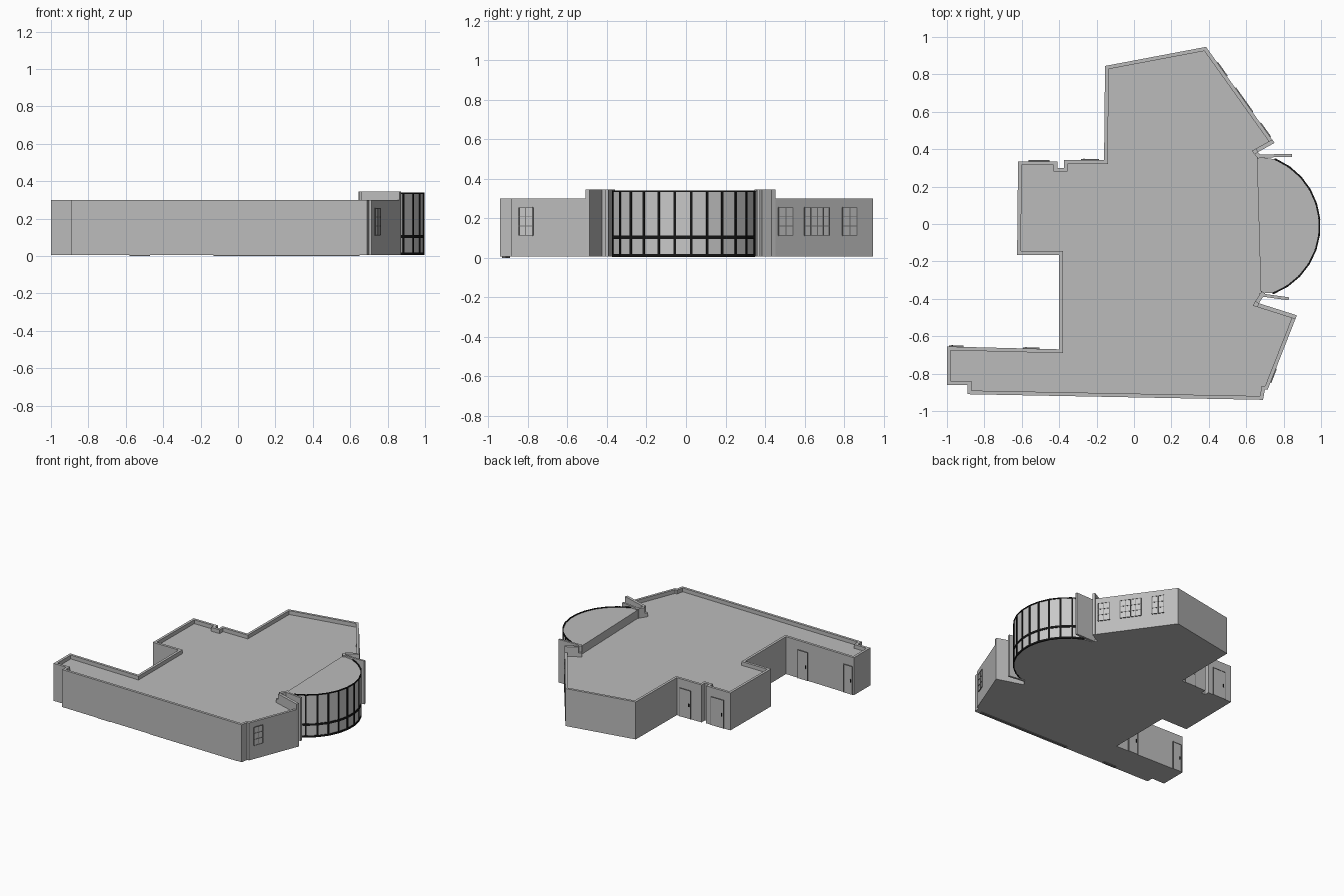
import bpy, bmesh, math
from mathutils import Vector

if "Cube" in bpy.data.objects:
    bpy.data.objects.remove(bpy.data.objects["Cube"])


def material(name, v):
    m = bpy.data.materials.new(name)
    m.use_nodes = True
    m.diffuse_color = (v, v, v, 1)
    m.node_tree.nodes["Principled BSDF"].inputs["Base Color"].default_value = (v, v, v, 1)
    return m


WALL = material("wall grey", 0.5)
PANE = material("pane grey", 0.58)
BLACK = material("frame black", 0.008)
TRIM = material("trim dark grey", 0.2)


def finish(name, bm, *mats):
    bmesh.ops.recalc_face_normals(bm, faces=bm.faces)
    mesh = bpy.data.meshes.new(name)
    bm.to_mesh(mesh)
    bm.free()
    for m in mats:
        mesh.materials.append(m)
    ob = bpy.data.objects.new(name, mesh)
    bpy.context.collection.objects.link(ob)
    return ob


def add_prism(bm, pts, z0, z1):
    low = [bm.verts.new((p[0], p[1], z0)) for p in pts]
    high = [bm.verts.new((p[0], p[1], z1)) for p in pts]
    bm.faces.new(low[::-1])
    bm.faces.new(high)
    for i in range(len(pts)):
        j = (i + 1) % len(pts)
        bm.faces.new((low[i], low[j], high[j], high[i]))


def bars(name, parts, mat):
    """Upright slabs, each given as start, end, thickness, bottom, top."""
    bm = bmesh.new()
    for a, b, t, z0, z1 in parts:
        a, b = Vector(a), Vector(b)
        d = (b - a).normalized()
        n = Vector((d.y, -d.x)) * t / 2
        add_prism(bm, (a + n, b + n, b - n, a - n), z0, z1)
    return finish(name, bm, mat)


def inset(pts, dist):
    """Mitred inward offset of a counter-clockwise outline."""
    out = []
    for i, p in enumerate(pts):
        p = Vector(p)
        d1 = (p - Vector(pts[i - 1])).normalized()
        d2 = (Vector(pts[(i + 1) % len(pts)]) - p).normalized()
        n1, n2 = Vector((-d1.y, d1.x)), Vector((-d2.y, d2.x))
        out.append(p + (n1 + n2) * dist / (1 + n1.dot(n2)))
    return out


BASE, ROOF, TOP, TALL = 0.006, 0.27, 0.30, 0.345

# Return walls and the straight back of the bay
SE, SE_IN, BAY_S = (0.87, -0.49), (0.665, -0.425), (0.70, -0.37)
BAY_N, NE_IN, NE = (0.68, 0.36), (0.66, 0.385), (0.75, 0.435)
SE_FOOT, N_TIP = (0.715, -0.885), (0.385, 0.947)

outline = [(-1, -0.655), (-1, -0.86), (-0.89, -0.86), (-0.89, -0.91),
           (0.69, -0.94), (0.70, -0.885), SE_FOOT, SE, SE_IN, BAY_S, BAY_N, NE_IN, NE, N_TIP,
           (-0.155, 0.845), (-0.16, 0.342), (-0.375, 0.342), (-0.375, 0.30),
           (-0.41, 0.30), (-0.41, 0.335), (-0.62, 0.335), (-0.625, -0.165),
           (-0.40, -0.165), (-0.40, -0.67)]

# Main block with a sunken roof behind a parapet
bm = bmesh.new()
inner = inset(outline, 0.02)
rings = [[bm.verts.new((p[0], p[1], z)) for p in pts]
         for pts, z in ((outline, BASE), (outline, TOP), (inner, TOP), (inner, ROOF))]
for r, s in zip(rings, rings[1:]):
    for i in range(len(r)):
        j = (i + 1) % len(r)
        bm.faces.new((r[i], r[j], s[j], s[i]))
bm.faces.new(rings[0][::-1])
bm.faces.new(rings[-1])
finish("main_block", bm, WALL)

# Raised walls either side of the bay
for name, run in (("south_return_wall", [SE, SE_IN, BAY_S]),
                  ("north_return_wall", [BAY_N, NE_IN, NE])):
    parts = []
    for a, b in zip(run, run[1:]):
        a, b = Vector(a), Vector(b)
        d = (b - a).normalized()
        n = Vector((-d.y, d.x)) * 0.009
        parts.append((a + n, b + n, 0.022, BASE, TALL))
    bars(name, parts, WALL)
bars("south_wing_wall", [((0.67, -0.378), (0.828, -0.40), 0.016, BASE, TALL)], WALL)
bars("north_wing_wall", [((0.66, 0.363), (0.845, 0.367), 0.016, BASE, TALL)], WALL)

# Curved glazed bay
N, START, STEP, R = 11, -1.2, 0.2155, 0.386
centre = Vector((0.607, -0.01))


def arc(radius, i):
    ang = START + STEP * i
    return centre + Vector((math.cos(ang), math.sin(ang))) * radius


pts = [arc(R, i) for i in range(N + 1)]
bm = bmesh.new()
add_prism(bm, [(0.678, -0.37)] + pts + [(0.657, 0.36)], BASE, 0.335)
bm.faces.ensure_lookup_table()
bm.normal_update()
for f in bm.faces:
    c = f.calc_center_median().xy
    if abs(f.normal.z) < 0.5 and (c - centre).length > R * 0.95:
        f.material_index = 1
finish("curved_bay", bm, WALL, PANE)

bars("bay_mullions", [(arc(R - 0.006, i), arc(R + 0.004, i), 0.012, BASE, 0.338)
                      for i in range(N + 1)], BLACK)
for name, z0, z1 in (("bay_sill", 0.004, 0.018), ("bay_transom", 0.096, 0.112),
                     ("bay_head_rim", 0.332, 0.34)):
    bars(name, [(pts[i], pts[i + 1], 0.009, z0, z1) for i in range(N)], BLACK)


def on_wall(a, b, t, out):
    a, b = Vector(a), Vector(b)
    d = (b - a).normalized()
    return a.lerp(b, t) + Vector((d.y, -d.x)) * out


# Multi-pane windows on the two angled facades
def window(name, a, b, y0, y1, cols, rows=3, z0=0.113, z1=0.255):
    t0, t1 = [(y - a[1]) / (b[1] - a[1]) for y in (y0, y1)]
    p, q = on_wall(a, b, t0, 0), on_wall(a, b, t1, 0)
    bars(name + "_panes", [(p, q, 0.006, z0, z1)], PANE)
    d = (q - p).normalized() * 0.0025
    parts = []
    for i in range(cols + 1):
        c = p.lerp(q, i / cols)
        parts.append((c - d, c + d, 0.010, z0, z1))
    for i in range(rows + 1):
        z = z0 + (z1 - z0) * i / rows
        parts.append((p, q, 0.010, z - 0.0025, z + 0.0025))
    bars(name + "_frame", parts, TRIM)


window("south_window", SE_FOOT, SE, -0.845, -0.775, 2)
window("north_window_near", NE, N_TIP, 0.468, 0.538, 2)
window("north_window_wide", NE, N_TIP, 0.60, 0.725, 4)
window("north_window_far", NE, N_TIP, 0.792, 0.862, 2)


# Doors on the rear walls: leaf, thin surround and handle
def door(name, x0, x1, y):
    h = 0.225
    a, b = (x0, y), (x1, y)
    bars(name + "_leaf", [(a, b, 0.006, BASE, h)], WALL)
    e = 0.004
    bars(name + "_surround", [((x0 - e, y), (x0, y), 0.012, BASE, h),
                              ((x1, y), (x1 + e, y), 0.012, BASE, h),
                              ((x0 - e, y), (x1 + e, y), 0.012, h, h + e)], TRIM)
    bars(name + "_handle", [((x0 + 0.01, y), (x0 + 0.016, y), 0.016, 0.1, 0.125)], BLACK)


door("court_door", -0.28, -0.19, 0.342)
door("box_door", -0.56, -0.455, 0.335)
door("arm_door", -0.59, -0.51, -0.665)
door("arm_end_door", -0.985, -0.915, -0.656)

# Low footing strips under the front wall
bars("footing_strips", [((-0.58, -0.90), (-0.47, -0.902), 0.02, 0, BASE),
                        ((-0.13, -0.908), (0.65, -0.922), 0.02, 0, BASE)], TRIM)
